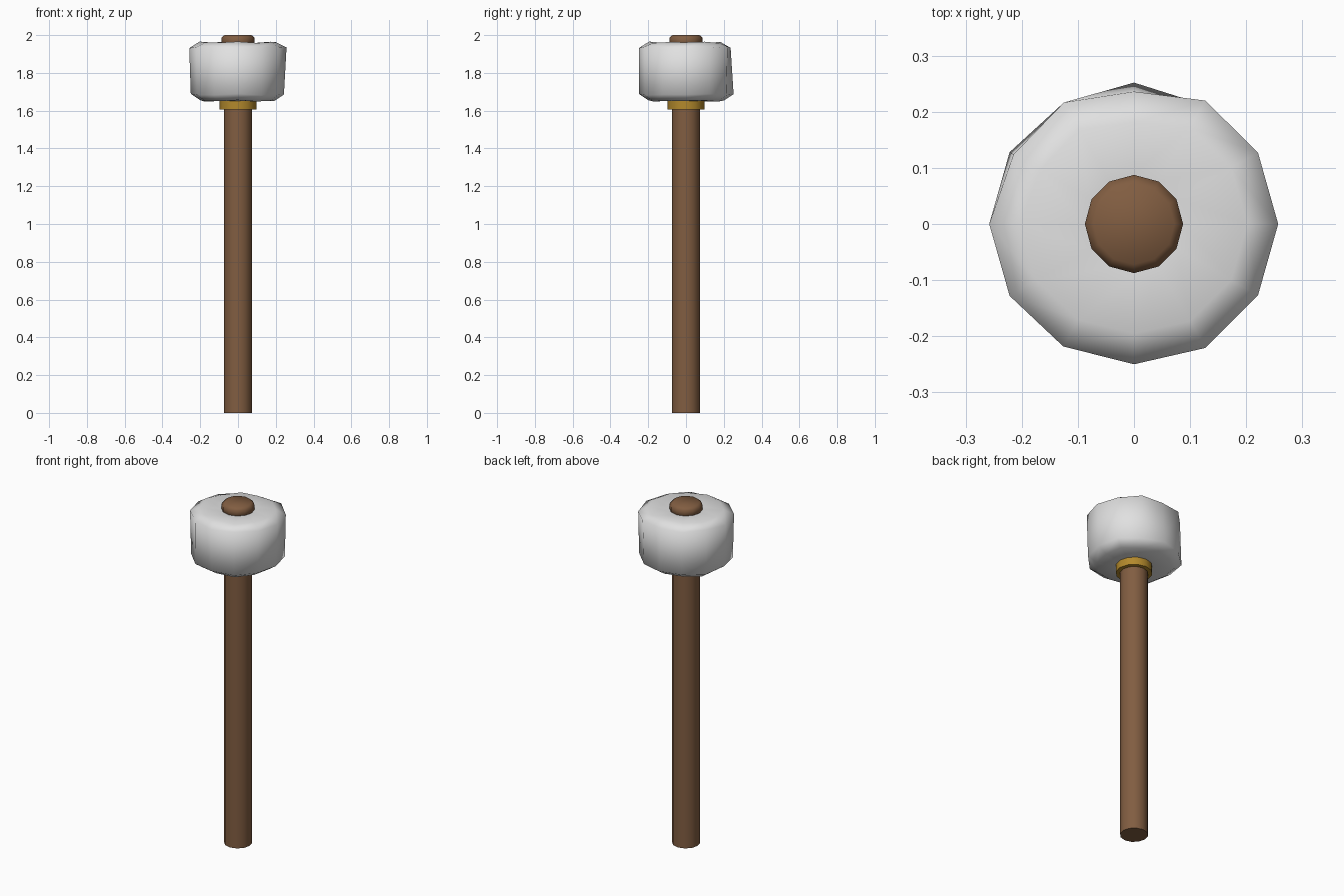
import bpy, bmesh, math

if "Cube" in bpy.data.objects:
    bpy.data.objects.remove(bpy.data.objects["Cube"])

SIDES = 12


def material(name, rgb):
    m = bpy.data.materials.new(name)
    m.diffuse_color = (*rgb, 1)
    m.use_nodes = True
    m.node_tree.nodes["Principled BSDF"].inputs["Base Color"].default_value = m.diffuse_color
    return m


wood = material("brown wood", (0.22, 0.11, 0.053))
stone = material("pale stone", (0.75, 0.75, 0.75))
brass = material("dull gold", (0.45, 0.25, 0.025))


def lathe(name, rings, mat, sharp=None):
    """Closed stack of 12-sided rings; each ring is (radius or radius list, z or z list)."""
    bm = bmesh.new()
    loops = []
    for r, z in rings:
        loop = []
        for i in range(SIDES):
            a = 2 * math.pi * i / SIDES
            ri = r[i] if isinstance(r, list) else r
            zi = z[i] if isinstance(z, list) else z
            loop.append(bm.verts.new((ri * math.cos(a), ri * math.sin(a), zi)))
        loops.append(loop)
    for lo, hi in zip(loops, loops[1:]):
        for i in range(SIDES):
            j = (i + 1) % SIDES
            bm.faces.new((lo[i], lo[j], hi[j], hi[i]))
    bm.faces.new(loops[0][::-1])
    bm.faces.new(loops[-1])
    for f in bm.faces:
        f.smooth = True
    me = bpy.data.meshes.new(name)
    bm.to_mesh(me)
    bm.free()
    me.materials.append(mat)
    ob = bpy.data.objects.new(name, me)
    bpy.context.collection.objects.link(ob)
    if sharp:
        bpy.context.view_layer.objects.active = ob
        ob.select_set(True)
        bpy.ops.object.shade_smooth_by_angle(angle=math.radians(sharp))
        ob.select_set(False)
    return ob


# Long handle
lathe("handle", [(0.075, 0), (0.075, 1.96)], wood, 40)

# Collar under the head
lathe("collar", [(0.098, 1.605), (0.098, 1.65)], brass, 40)

# Slightly irregular chipped head: outer radii at the lower and upper edge
low = [0.243, 0.25, 0.246, 0.252, 0.25, 0.256, 0.25, 0.25, 0.25, 0.25, 0.25, 0.248]
high = [0.257, 0.255, 0.254, 0.236, 0.25, 0.248, 0.258, 0.256, 0.252, 0.25, 0.255, 0.255]
wob = [0.004 * math.sin(2.3 * i) for i in range(SIDES)]
lathe("head", [
    (0.09, 1.652),
    ([r - 0.05 for r in low], [1.652 + w for w in wob]),
    (low, [1.685 + w for w in wob]),
    (high, [1.935 - w for w in wob]),
    ([r - 0.055 for r in high], [1.962 + w for w in wob]),
    (0.09, 1.955),
], stone)

# Handle end poking out of the top
lathe("end_cap", [(0.0875, 1.94), (0.0875, 1.985), (0.072, 2.0)], wood)
